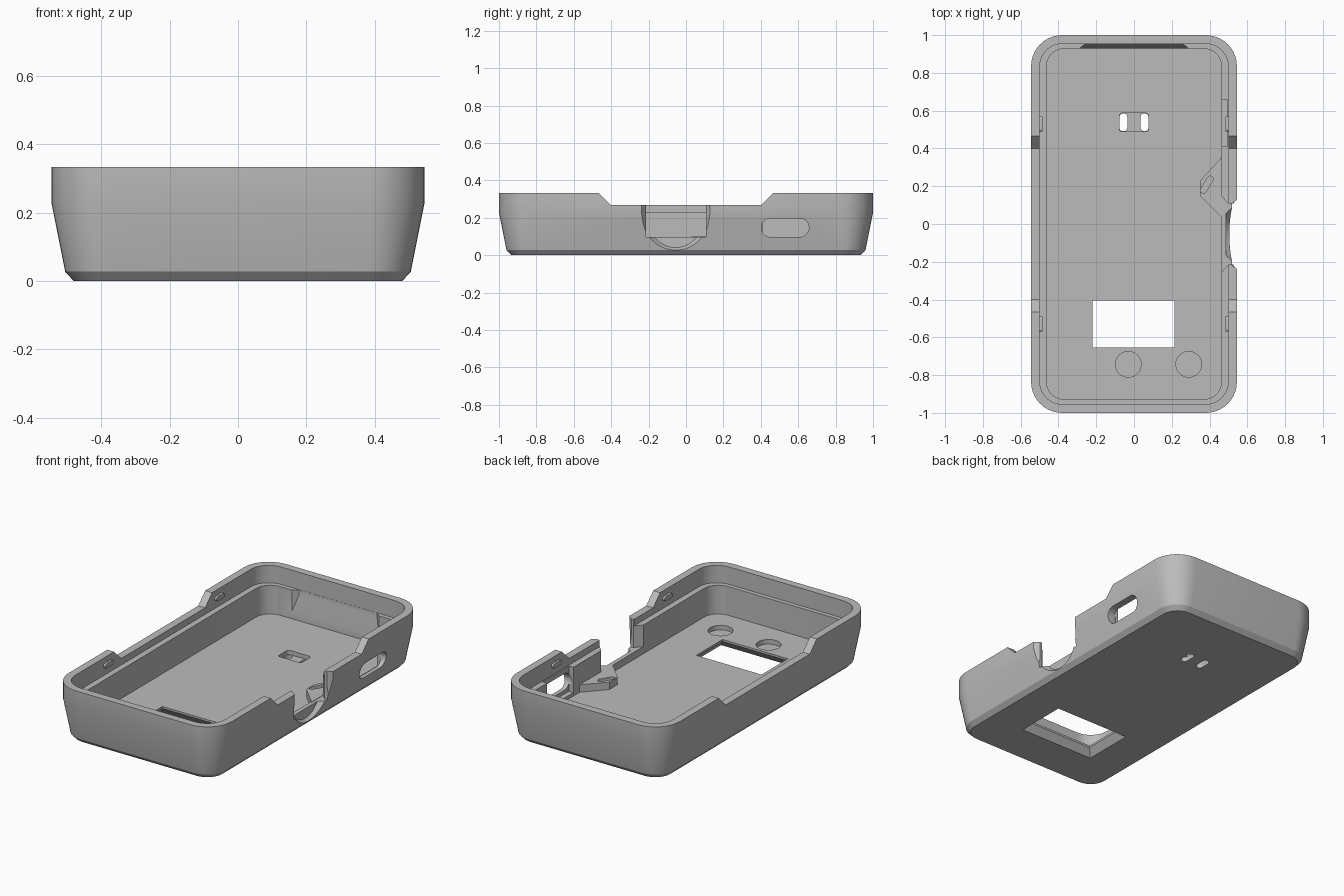
import bpy
import bmesh
from math import cos, sin, pi

cube = bpy.data.objects.get("Cube")
if cube:
    bpy.data.objects.remove(cube, do_unlink=True)

grey = bpy.data.materials.new("plain_grey")
grey.use_nodes = True
colour = (0.5, 0.5, 0.5, 1)
grey.diffuse_color = colour
grey.node_tree.nodes["Principled BSDF"].inputs["Base Color"].default_value = colour

HALF_X, HALF_Y, CORNER = 0.545, 1.0, 0.165
HEIGHT, LEDGE, FLOOR = 0.333, 0.228, 0.055


def rounded(hx, hy, r, cx=0, cy=0, steps=10):
    """Rounded rectangle outline in two dimensions."""
    pts = []
    for k, (sx, sy) in enumerate([(1, 1), (-1, 1), (-1, -1), (1, -1)]):
        for i in range(steps + 1):
            a = (k + i / steps) * pi / 2
            pts.append((cx + sx * (hx - r) + r * cos(a), cy + sy * (hy - r) + r * sin(a)))
    return pts


def rect(x0, x1, y0, y1):
    return [(x0, y0), (x1, y0), (x1, y1), (x0, y1)]


def loft(name, sections, axis="z"):
    """Closed solid through outlines placed at positions along an axis."""
    place = {"x": lambda p, t: (t, p[0], p[1]),
             "y": lambda p, t: (p[0], t, p[1]),
             "z": lambda p, t: (p[0], p[1], t)}[axis]
    bm = bmesh.new()
    rings = [[bm.verts.new(place(p, t)) for p in outline] for t, outline in sections]
    n = len(rings[0])
    for a, b in zip(rings, rings[1:]):
        for i in range(n):
            bm.faces.new((a[i], a[(i + 1) % n], b[(i + 1) % n], b[i]))
    bm.faces.new(rings[0])
    bm.faces.new(rings[-1])
    bmesh.ops.recalc_face_normals(bm, faces=bm.faces)
    mesh = bpy.data.meshes.new(name)
    bm.to_mesh(mesh)
    bm.free()
    mesh.materials.append(grey)
    ob = bpy.data.objects.new(name, mesh)
    bpy.context.collection.objects.link(ob)
    return ob


def prism(name, outline, t0, t1, axis="z"):
    return loft(name, [(t0, outline), (t1, outline)], axis)


def cut(target, cutter):
    cutter.hide_render = True
    mod = target.modifiers.new("cut", "BOOLEAN")
    mod.operation = "DIFFERENCE"
    mod.solver = "EXACT"
    mod.object = cutter
    bpy.context.view_layer.objects.active = target
    bpy.ops.object.modifier_apply(modifier=mod.name)
    bpy.data.objects.remove(cutter, do_unlink=True)


def shade(ob):
    bpy.ops.object.select_all(action="DESELECT")
    ob.select_set(True)
    bpy.context.view_layer.objects.active = ob
    bpy.ops.object.shade_smooth_by_angle(angle=0.36)


# Tapered tray: outer wall up, over the rim, down to ledge and floor
def inset(d, extra=0):
    return rounded(HALF_X - d - extra, HALF_Y - d, CORNER - d)


tray = loft("case_shell", [
    (0, inset(0.065)), (0.027, inset(0.04)), (0.228, inset(0)), (HEIGHT, inset(0)),
    (HEIGHT, inset(0.046)), (LEDGE, inset(0.046)),
    (LEDGE, inset(0.072, 0.01)), (FLOOR, inset(0.072, 0.01))])

# Lowered rim along both long sides
low = [(-0.53, 0.4), (-0.4, 0.267), (0.4, 0.267), (0.53, 0.4)]
low = [(-0.466, HEIGHT), (-0.4, 0.267), (0.4, 0.267), (0.466, HEIGHT), (0.466, 0.4), (-0.466, 0.4)]
for s in (-1, 1):
    cut(tray, prism("rim_cutter", low, s * 0.49, s * 0.6, "x"))

# Connector notch, flared towards the inside
notch = [(0.44, -0.28), (0.5, -0.215), (0.6, -0.215), (0.6, 0.108), (0.5, 0.108), (0.44, 0.17)]
cut(tray, prism("notch_cutter", notch, 0.098, 0.5))


# Conical plug relief on the outside of the notch
def u_shape(r):
    arc = [(-0.055 + r * cos(a), 0.18 + r * sin(a))
           for a in [pi + pi * i / 24 for i in range(25)]]
    return arc + [(-0.055 + r, 0.5), (-0.055 - r, 0.5)]


cut(tray, loft("relief_cutter", [(0.488, u_shape(0.14)), (0.6, u_shape(0.225))], "x"))

# Side switch slot and the pocket behind it
cut(tray, prism("pocket_cutter", rect(0.41, 0.66, 0.075, 0.3), 0.44, 0.494, "x"))
cut(tray, prism("switch_cutter", rounded(0.127, 0.05, 0.0495, 0.53, 0.147), 0.48, 0.6, "x"))

# Display window, wider underneath
view = rect(-0.22, 0.215, -0.655, -0.405)
wide = rect(-0.26, 0.255, -0.695, -0.365)
cut(tray, loft("window_cutter", [(-0.01, wide), (0.043, view), (0.2, view)]))

# Round button pockets
for x in (-0.03, 0.29):
    cut(tray, prism("button_cutter", rounded(0.068, 0.068, 0.0675, x, -0.743), 0.027, 0.2))

# Strap anchor: shallow pocket with two through slots
cut(tray, prism("anchor_cutter", rounded(0.078, 0.049, 0.015, 0, 0.538), 0.03, 0.2))
for x in (-0.056, 0.056):
    cut(tray, prism("slot_cutter", rounded(0.021, 0.047, 0.02, x, 0.538), -0.1, 0.1))

# Sloped relief in the inside of the back wall
cut(tray, loft("back_cutter", [
    (0.9, [(-0.29, 0.1), (0.29, 0.1), (0.29, 0.26), (-0.29, 0.26)]),
    (0.928, [(-0.29, 0.1), (0.29, 0.1), (0.29, 0.26), (-0.29, 0.26)]),
    (0.953, [(-0.26, 0.2), (0.26, 0.2), (0.26, 0.26), (-0.26, 0.26)])], "y"))
shade(tray)

# Small angled support block beside the notch, with a slanted groove
block = prism("cable_block", [(0.47, 0.36), (0.35, 0.23), (0.35, 0.15), (0.47, 0.03)],
              FLOOR - 0.01, 0.1)
c, s = cos(-0.55), sin(-0.55)
groove = [(0.385 + c * x - s * y, 0.208 + s * x + c * y) for x, y in rounded(0.016, 0.05, 0.015)]
cut(block, prism("groove_cutter", groove, 0.08, 0.2))
shade(block)

# Snap bumps on the inside of the rim
for side, sx in (("left", 1), ("right", -1)):
    for end, sy in (("back", 1), ("front", -1)):
        bump = prism(f"{side}_{end}_snap", rounded(0.04, 0.013, 0.0125, sy * 0.53, 0.285),
                     sx * 0.485, sx * 0.505, "x")
        shade(bump)
